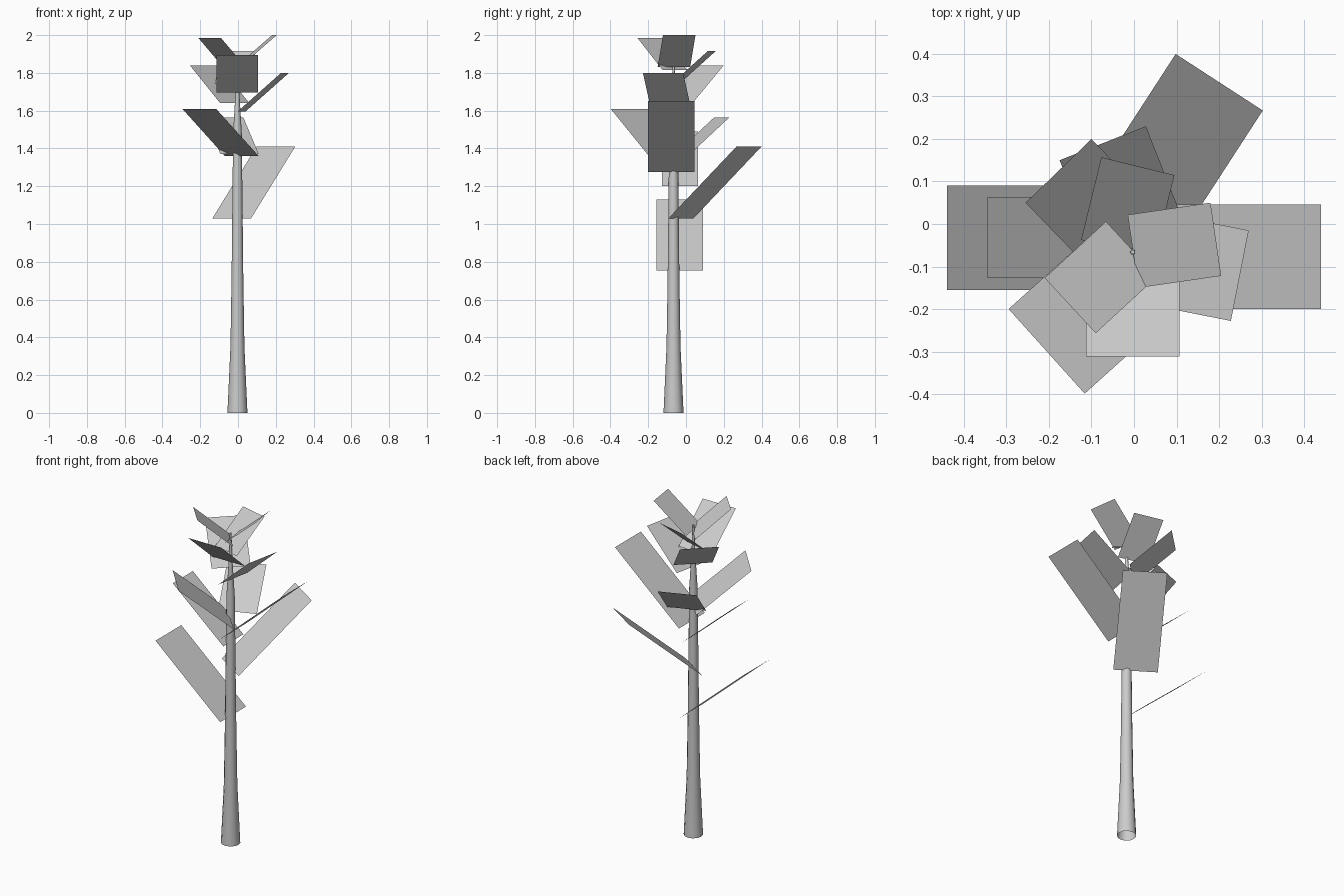
import bpy, bmesh, math
from mathutils import Vector

if "Cube" in bpy.data.objects:
    bpy.data.objects.remove(bpy.data.objects["Cube"])


def finish(bm, name):
    mesh = bpy.data.meshes.new(name)
    bm.to_mesh(mesh)
    bm.free()
    obj = bpy.data.objects.new(name, mesh)
    bpy.context.collection.objects.link(obj)
    return obj


# Trunk: open tapered tube, smooth shaded
SIDES = 12
CENTRE = Vector((-0.003, -0.066, 0))
PROFILE = [(0.053, 0), (0.037, 0.35), (0.031, 0.72), (0.025, 1.28),
           (0.023, 1.48), (0.010, 1.70), (0.005, 1.86)]  # radius, height
bm = bmesh.new()
rings = []
for r, z in PROFILE:
    rings.append([bm.verts.new(CENTRE + Vector((r * math.cos(a), r * math.sin(a), z)))
                  for a in (2 * math.pi * i / SIDES for i in range(SIDES))])
for lo, hi in zip(rings, rings[1:]):
    for i in range(SIDES):
        j = (i + 1) % SIDES
        bm.faces.new((lo[i], lo[j], hi[j], hi[i])).smooth = True
bm.faces.new(rings[-1])
finish(bm, "trunk")


# Branch cards: outer edge from A to B at z_top, sloping inward and down by `run`
def branch_card(name, ax, ay, bx, by, run, z_low, z_top):
    a, b = Vector((ax, ay, z_top)), Vector((bx, by, z_top))
    edge = (b - a).normalized()
    inward = Vector((edge.y, -edge.x, 0))
    if inward.dot(CENTRE - (a + b) / 2) < 0:
        inward.negate()
    drop = inward * run + Vector((0, 0, z_low - z_top))
    card = bmesh.new()
    face = card.faces.new([card.verts.new(p) for p in (a, b, b + drop, a + drop)])
    face.normal_update()
    if face.normal.z < 0:
        face.normal_flip()
    finish(card, name)


CARDS = [
    (-0.44, -0.155, -0.44, 0.09, 0.43, 0.755, 1.13),
    (0.098, 0.40, 0.303, 0.267, 0.429, 1.03, 1.41),
    (-0.345, -0.127, -0.345, 0.064, 0.336, 1.20, 1.49),
    (0.44, -0.20, 0.44, 0.046, 0.425, 1.275, 1.65),
    (-0.295, -0.20, -0.116, -0.399, 0.303, 1.36, 1.61),
    (-0.175, 0.15, 0.028, 0.23, 0.224, 1.37, 1.565),
    (0.27, -0.015, 0.228, -0.228, 0.235, 1.595, 1.80),
    (-0.113, -0.312, 0.107, -0.312, 0.23, 1.695, 1.895),
    (-0.255, 0.05, -0.10, 0.20, 0.23, 1.64, 1.84),
    (-0.21, -0.127, -0.09, -0.257, 0.196, 1.815, 1.985),
    (0.18, 0.05, 0.205, -0.122, 0.197, 1.83, 2.0),
    (-0.077, 0.157, 0.095, 0.115, 0.20, 1.74, 1.915),
]
for n, c in enumerate(CARDS, 1):
    branch_card(f"branch_card_{n}", *c)
